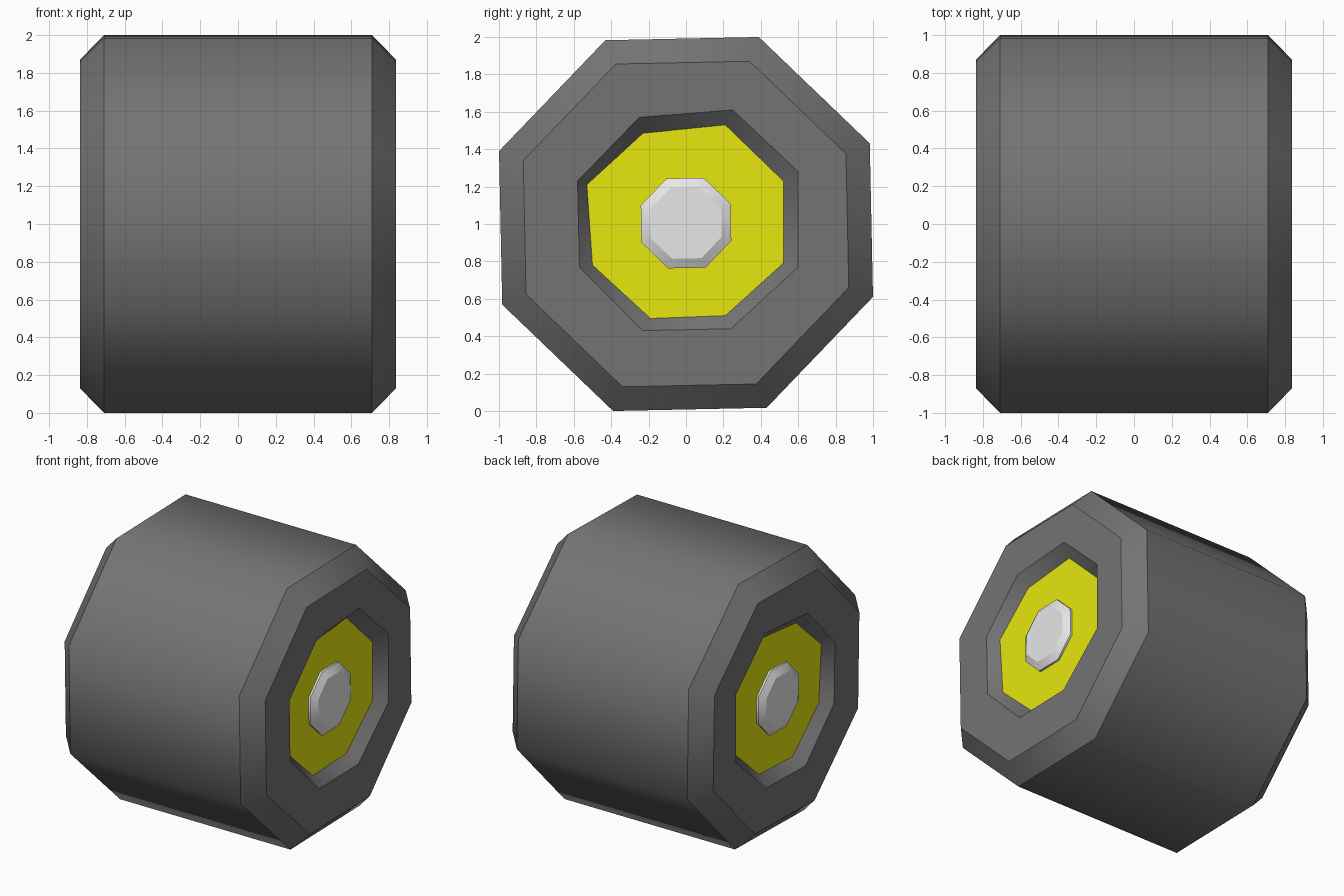
import bpy, bmesh, math

if "Cube" in bpy.data.objects:
    bpy.data.objects.remove(bpy.data.objects["Cube"], do_unlink=True)

SIDES = 8
TURN = math.radians(23.7)


def material(name, color):
    mat = bpy.data.materials.new(name)
    mat.use_nodes = True
    mat.diffuse_color = color
    mat.node_tree.nodes["Principled BSDF"].inputs["Base Color"].default_value = color
    return mat


def octagon(radius, height=1.0):
    """Outline as (y, z) points, counter-clockwise."""
    angles = [TURN + i * math.tau / SIDES for i in range(SIDES)]
    return [(radius * math.cos(a), height + radius * math.sin(a)) for a in angles]


def loft(name, sections, mat, cap_end=False, mirrored=False):
    """Skin (x, outline) sections; rings stay crisp, the way round is smooth."""
    bm = bmesh.new()
    rings = [[bm.verts.new((x, y, z)) for y, z in outline] for x, outline in sections]
    ring_keys = set()
    for ring in rings:
        for i in range(SIDES):
            ring_keys.add(frozenset((ring[i], ring[(i + 1) % SIDES])))
    for a, b in zip(rings, rings[1:]):
        for i in range(SIDES):
            j = (i + 1) % SIDES
            bm.faces.new((a[i], a[j], b[j], b[i])).smooth = True
    if cap_end:
        bm.faces.new(rings[-1])
    for edge in bm.edges:
        edge.smooth = frozenset(edge.verts) not in ring_keys
    # Sections run towards +x, so mirroring needs the faces turned over
    if mirrored:
        for v in bm.verts:
            v.co.x = -v.co.x
        bmesh.ops.reverse_faces(bm, faces=bm.faces[:])
    mesh = bpy.data.meshes.new(name)
    bm.to_mesh(mesh)
    bm.free()
    mesh.materials.append(mat)
    obj = bpy.data.objects.new(name, mesh)
    bpy.context.collection.objects.link(obj)
    return obj


rubber = material("dark grey rubber", (0.174, 0.174, 0.174, 1))
yellow = material("yellow rim", (0.8, 0.8, 0.005, 1))
white = material("white hub", (0.8, 0.8, 0.8, 1))

# Slightly uneven recess mouth and rim disc outlines
mouth = [(.60, 1.28), (.25, 1.61), (-.25, 1.57), (-.58, 1.23),
         (-.57, .77), (-.23, .43), (.24, .44), (.60, .77)]
disc = [(.52, 1.23), (.21, 1.53), (-.23, 1.485), (-.53, 1.21),
        (-.50, .78), (-.19, .495), (.21, .51), (.52, .79)]

SHOULDER, FACE, FLOOR = 0.71, 0.836, 0.757

# Tread
tread = octagon(1.073)
loft("tyre_tread", [(-SHOULDER, tread), (SHOULDER, tread)], rubber)

# Sidewall, rim and hub on each end
for side, flip in (("left", False), ("right", True)):
    loft(side + "_sidewall",
         [(SHOULDER, tread), (FACE, octagon(0.934)), (FACE, mouth), (FLOOR, disc)],
         rubber, mirrored=flip)
    loft(side + "_rim", [(FLOOR, disc)], yellow, cap_end=True, mirrored=flip)
    loft(side + "_hub",
         [(FLOOR, octagon(0.26, 1.005)), (0.772, octagon(0.26, 1.005)),
          (0.803, octagon(0.205, 1.005))],
         white, cap_end=True, mirrored=flip)
